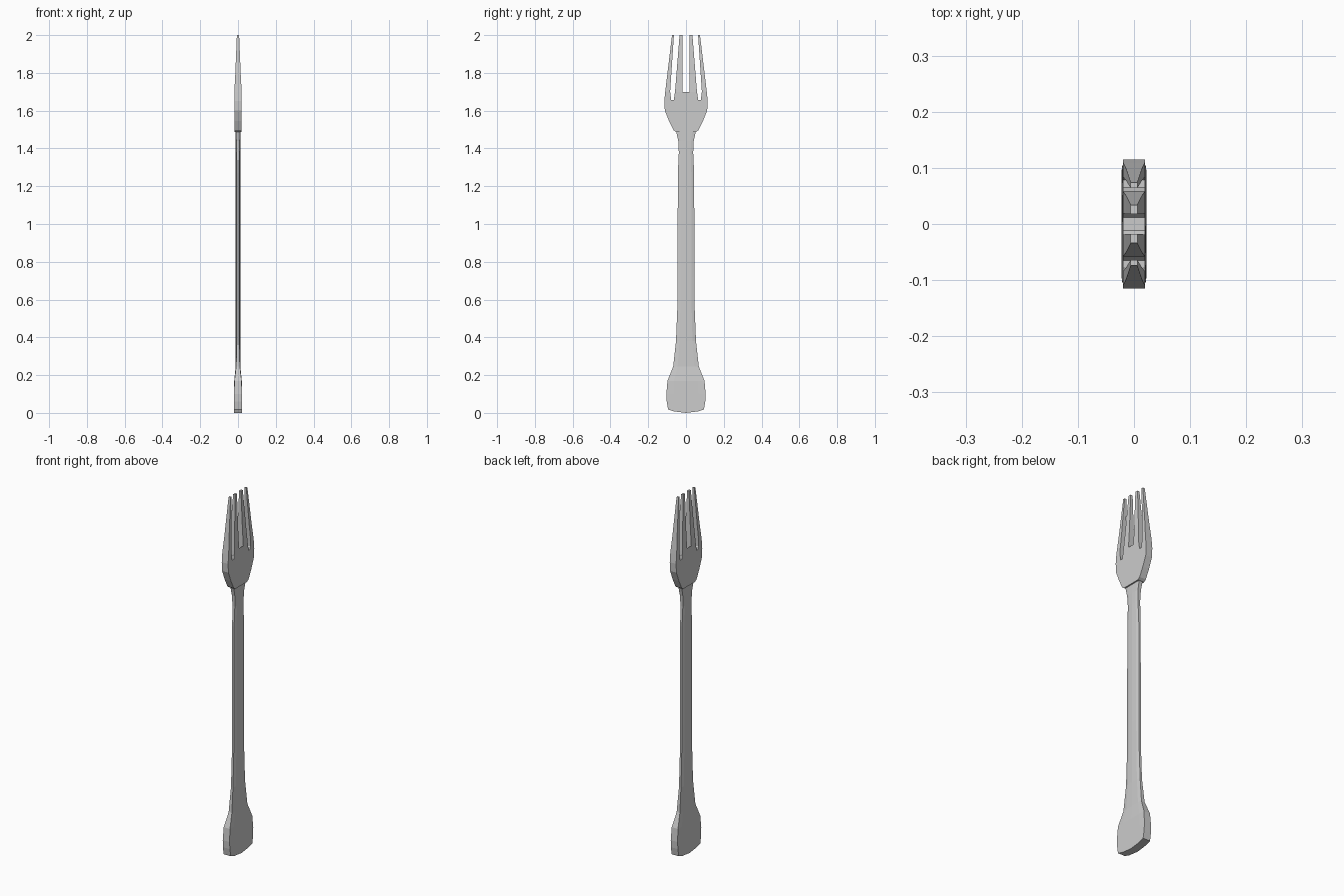
import bpy, bmesh

if "Cube" in bpy.data.objects:
    bpy.data.objects.remove(bpy.data.objects["Cube"])


def finish(bm, name):
    bmesh.ops.remove_doubles(bm, verts=bm.verts, dist=0.0003)
    bmesh.ops.recalc_face_normals(bm, faces=bm.faces)
    me = bpy.data.meshes.new(name)
    bm.to_mesh(me)
    bm.free()
    ob = bpy.data.objects.new(name, me)
    bpy.context.collection.objects.link(ob)
    return ob


def loft(bm, rings, cap_start=True):
    """Skin a list of closed rings of points and cap the ends."""
    loops = [[bm.verts.new(p) for p in r] for r in rings]
    n = len(loops[0])
    for a, b in zip(loops, loops[1:]):
        for i in range(n):
            j = (i + 1) % n
            bm.faces.new((a[i], a[j], b[j], b[i]))
    if cap_start:
        bm.faces.new(loops[0])
    bm.faces.new(loops[-1])


# Handle: z, half width, half thickness in the middle, half thickness at the edge, sag of centre
stations = [
    (0.018, 0.095, 0.022, 0.022, 0.018),
    (0.06, 0.102, 0.0215, 0.0215, 0.01),
    (0.10, 0.104, 0.021, 0.021, 0),
    (0.17, 0.098, 0.02, 0.019, 0),
    (0.245, 0.068, 0.0125, 0.010, 0),
    (0.38, 0.053, 0.012, 0.006, 0),
    (0.55, 0.046, 0.012, 0.006, 0),
    (0.72, 0.045, 0.012, 0.006, 0),
    (1.27, 0.043, 0.012, 0.006, 0),
    (1.38, 0.038, 0.012, 0.007, 0),
    (1.44, 0.041, 0.012, 0.009, 0),
    (1.495, 0.053, 0.012, 0.011, 0),
]
bm = bmesh.new()
rings = []
for z, w, tm, te, sag in stations:
    half = [(-1, te), (-0.65, te + 0.75 * (tm - te)), (0, tm),
            (0.65, te + 0.75 * (tm - te)), (1, te)]
    top = [(t, w * s, z - sag * (1 - s * s)) for s, t in half]
    rings.append(top + [(-x, y, zz) for x, y, zz in reversed(top)])
loft(bm, rings)
finish(bm, "handle")

# Head: plate outline up to the tine roots, walked from the centre slot outwards
ZR, ZT, TH = 1.70, 2.0, 0.0195
right = [(0.0185, 1.662), (0.0185, ZR), (0.058, ZR), (0.059, 1.67), (0.065, 1.656),
         (0.078, 1.656), (0.085, 1.67), (0.084, ZR), (0.110, ZR), (0.115, 1.65),
         (0.112, 1.60), (0.09, 1.545), (0.066, 1.497), (0.053, 1.487)]
outline = [(0, 1.653), (0.012, 1.653)] + right
outline += [(-y, z) for y, z in reversed(right)] + [(-0.012, 1.653)]
bm = bmesh.new()
front = [bm.verts.new((TH, y, z)) for y, z in outline]
back = [bm.verts.new((-TH, y, z)) for y, z in outline]
caps = [bm.faces.new(front), bm.faces.new(back)]
n = len(outline)
for i in range(n):
    j = (i + 1) % n
    if outline[i][1] == ZR and outline[j][1] == ZR:
        continue  # left open for the tines
    bm.faces.new((front[i], front[j], back[j], back[i]))
bmesh.ops.triangulate(bm, faces=caps)

# Tines: root inner and outer y, tip inner and outer y
for a0, b0, a1, b1 in [(0.0185, 0.058, 0.0175, 0.034), (0.084, 0.110, 0.064, 0.074)]:
    for s in (1, -1):
        rings = []
        for f, t in [(0, TH), (0.3, 0.0145), (1, 0.006)]:
            z = ZR + f * (ZT - ZR)
            a, b = s * (a0 + f * (a1 - a0)), s * (b0 + f * (b1 - b0))
            rings.append([(t, a, z), (t, b, z), (-t, b, z), (-t, a, z)])
        loft(bm, rings, cap_start=False)
finish(bm, "fork_head")
